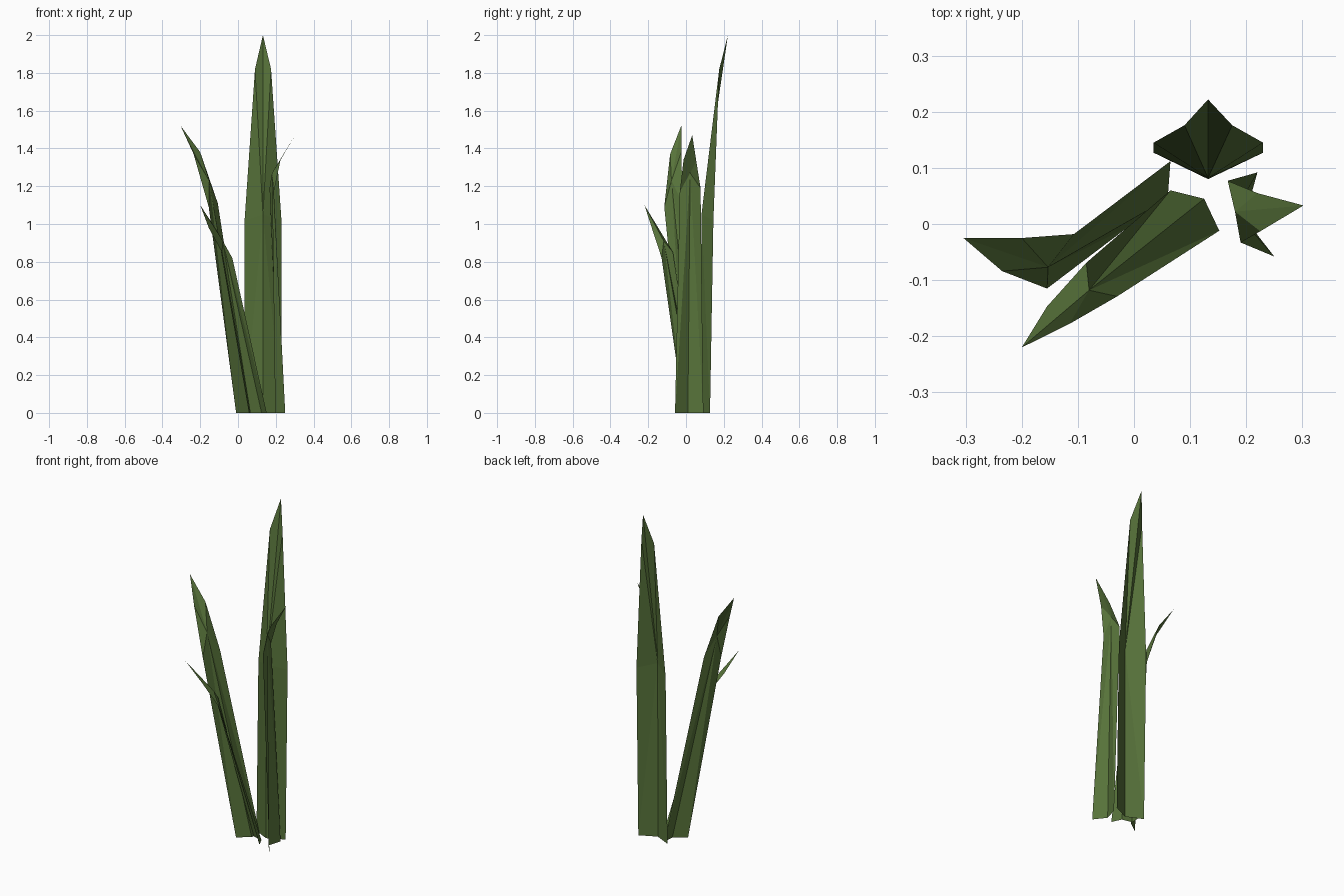
import bpy, bmesh

leaf = bpy.data.materials.new("leaf green")
leaf.diffuse_color = (0.095, 0.17, 0.042, 1)


def blade(name, base, mid, upper, tip):
    """Creased leaf: base and mid are (edge, crease, edge), upper is (edge, edge)."""
    bm = bmesh.new()
    b = [bm.verts.new(p) for p in base]
    m = [bm.verts.new(p) for p in mid]
    u = [bm.verts.new(p) for p in upper]
    t = bm.verts.new(tip)
    for i in (0, 1):
        bm.faces.new((b[i], b[i + 1], m[1]) if i == 0 else (b[1], b[2], m[1]))
        e = 2 * i
        bm.faces.new((b[e], m[1], m[e]) if i == 0 else (b[e], m[e], m[1]))
        bm.faces.new((m[e], m[1], u[i]) if i == 0 else (m[1], m[e], u[i]))
        bm.faces.new((u[i], m[1], t) if i == 0 else (m[1], u[i], t))
    me = bpy.data.meshes.new(name)
    bm.to_mesh(me)
    bm.free()
    me.materials.append(leaf)
    bpy.context.collection.objects.link(bpy.data.objects.new(name, me))


# Tall rear blade
blade("tall_blade",
      [(0.035, 0.127, 0), (0.132, 0.08, 0), (0.23, 0.127, 0)],
      [(0.035, 0.145, 1.02), (0.132, 0.082, 1.05), (0.23, 0.145, 1.02)],
      [(0.09, 0.176, 1.82), (0.175, 0.176, 1.82)],
      (0.132, 0.222, 2.0))

# Left blade, leaning outward
blade("left_blade",
      [(-0.01, -0.005, 0), (0.06, 0.045, 0), (0.065, 0.112, 0)],
      [(-0.155, -0.115, 1.09), (-0.153, -0.077, 1.23), (-0.107, -0.018, 1.11)],
      [(-0.235, -0.084, 1.37), (-0.20, -0.025, 1.38)],
      (-0.304, -0.025, 1.52))

# Right blade, upright with an outward tip
blade("right_blade",
      [(0.22, 0.092, 0), (0.197, 0.01, 0), (0.25, -0.058, 0)],
      [(0.167, 0.077, 1.19), (0.18, 0.022, 1.27), (0.19, -0.033, 1.17)],
      [(0.22, 0.055, 1.33), (0.225, -0.013, 1.34)],
      (0.302, 0.033, 1.47))

# Short front blade, leaning outward
blade("short_blade",
      [(0.152, -0.012, 0), (0.125, 0.045, 0), (0.065, 0.06, 0)],
      [(-0.03, -0.129, 0.82), (-0.08, -0.118, 0.91), (-0.085, -0.069, 0.85)],
      [(-0.115, -0.178, 0.97), (-0.155, -0.147, 0.98)],
      (-0.20, -0.22, 1.10))
